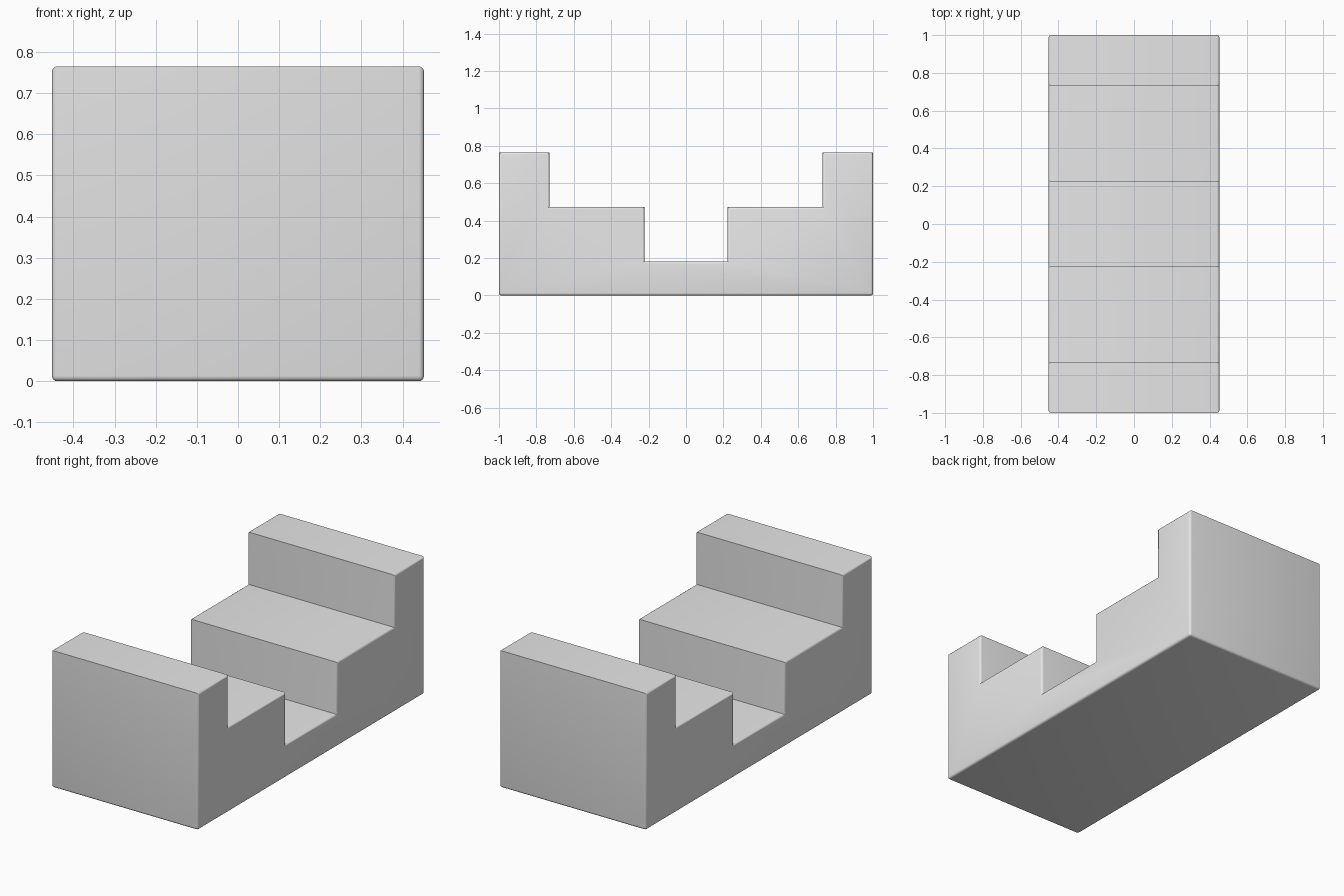
import bpy
import bmesh

cube = bpy.data.objects.get("Cube")
if cube:
    bpy.data.objects.remove(cube, do_unlink=True)

HALF_WIDTH = 0.452
ROUNDING = 0.013

# One flat grey for the whole block
grey = bpy.data.materials.new("plain grey")
grey.use_nodes = True
grey.diffuse_color = (0.8, 0.8, 0.8, 1)
grey.node_tree.nodes["Principled BSDF"].inputs["Base Color"].default_value = grey.diffuse_color

# Stepped profile (y, z): front half, then mirrored to the back
half = [(-1, 0), (-1, 0.765), (-0.73, 0.765), (-0.73, 0.473), (-0.222, 0.473), (-0.222, 0.182)]
profile = half + [(-y, z) for y, z in reversed(half)]

# Extrude the profile across the width
bm = bmesh.new()
side = bm.faces.new([bm.verts.new((-HALF_WIDTH, y, z)) for y, z in profile])
extruded = bmesh.ops.extrude_face_region(bm, geom=[side])["geom"]
bmesh.ops.translate(bm, vec=(2 * HALF_WIDTH, 0, 0),
                    verts=[g for g in extruded if isinstance(g, bmesh.types.BMVert)])
bmesh.ops.recalc_face_normals(bm, faces=bm.faces)

# Round the outlines of both sides and the bottom, keep the step edges crisp
rounded = [e for e in bm.edges
           if abs(e.verts[0].co.x - e.verts[1].co.x) < 0.001
           or max(v.co.z for v in e.verts) < 0.001]
bmesh.ops.bevel(bm, geom=rounded, offset=ROUNDING, segments=4, profile=0.5, affect='EDGES')

mesh = bpy.data.meshes.new("stepped_block")
bm.to_mesh(mesh)
bm.free()
mesh.materials.append(grey)
block = bpy.data.objects.new("stepped_block", mesh)
bpy.context.collection.objects.link(block)

# Smooth the rounding while the steps stay sharp
bpy.ops.object.select_all(action='DESELECT')
block.select_set(True)
bpy.context.view_layer.objects.active = block
bpy.ops.object.shade_smooth_by_angle(angle=0.6)
